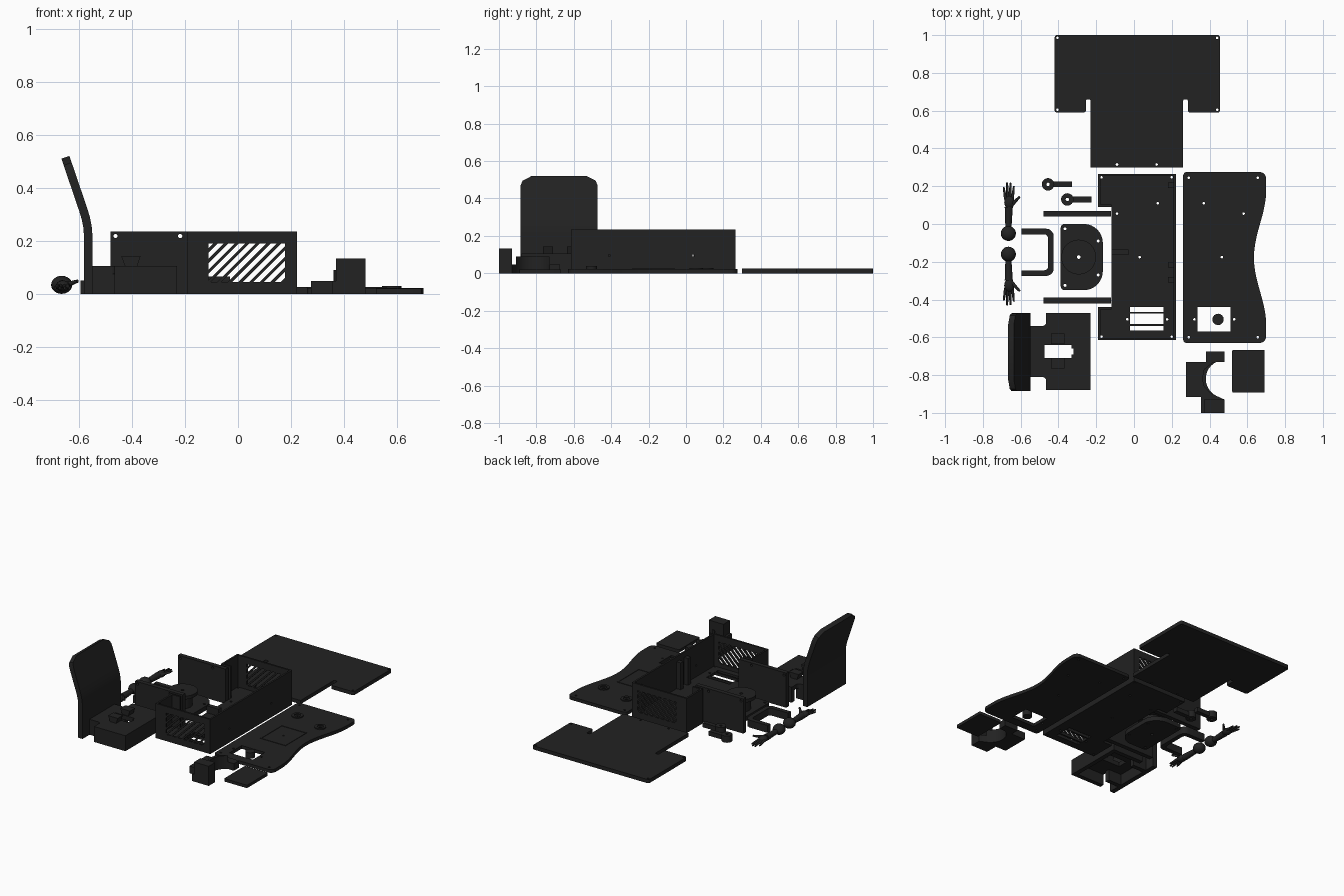
import bpy, bmesh, math
from mathutils import Vector, Matrix

if "Cube" in bpy.data.objects:
    bpy.data.objects.remove(bpy.data.objects["Cube"])

mat = bpy.data.materials.new("charcoal")
mat.diffuse_color = (0.016, 0.016, 0.016, 1)
mat.use_nodes = True
mat.node_tree.nodes["Principled BSDF"].inputs["Base Color"].default_value = mat.diffuse_color
AXES = {  # local (u, v, w) to world, w is the thickness direction
    'z': Matrix.Identity(4),
    'y': Matrix(((1, 0, 0, 0), (0, 0, -1, 0), (0, 1, 0, 0), (0, 0, 0, 1))),
    'x': Matrix(((0, 0, 1, 0), (1, 0, 0, 0), (0, 1, 0, 0), (0, 0, 0, 1)))}


def finish(ob, angle=35):
    ob.data.materials.clear()
    ob.data.materials.append(mat)
    bpy.ops.object.select_all(action='DESELECT')
    ob.select_set(True)
    bpy.context.view_layer.objects.active = ob
    bpy.ops.object.shade_smooth_by_angle(angle=math.radians(angle))
    return ob


def rect(x0, x1, y0, y1):
    return [(x0, y0), (x1, y0), (x1, y1), (x0, y1)]


def circle(x, y, r, n=24):
    return [(x + r * math.cos(2 * math.pi * i / n), y + r * math.sin(2 * math.pi * i / n)) for i in range(n)]


def rounded(pts, r, n=5):
    """Round every corner; r is one radius or one per corner."""
    out = []
    for i, p in enumerate(pts):
        rad = r[i] if isinstance(r, (list, tuple)) else r
        p, a, b = Vector(p), Vector(pts[i - 1]), Vector(pts[(i + 1) % len(pts)])
        if rad <= 0:
            out.append(tuple(p))
            continue
        a, b = p + (a - p).normalized() * rad, p + (b - p).normalized() * rad
        c = a + b - p
        for k in range(n + 1):
            t = math.pi / 2 * k / n
            out.append(tuple(c + (a - c) * math.cos(t) + (b - c) * math.sin(t)))
    return out


def plate(name, outline, a, b, holes=(), axis='z'):
    """Flat profile with holes, extruded from a to b along the axis."""
    cu = bpy.data.curves.new(name, 'CURVE')
    cu.dimensions, cu.fill_mode, cu.extrude = '2D', 'BOTH', (b - a) / 2
    for loop in [outline, *holes]:
        s = cu.splines.new('POLY')
        s.points.add(len(loop) - 1)
        for pt, co in zip(s.points, loop):
            pt.co = (co[0], co[1], 0, 1)
        s.use_cyclic_u = True
    tmp = bpy.data.objects.new(name, cu)
    bpy.context.collection.objects.link(tmp)
    bpy.context.view_layer.update()
    me = bpy.data.meshes.new_from_object(tmp.evaluated_get(bpy.context.evaluated_depsgraph_get()))
    bpy.data.objects.remove(tmp)
    me.transform(AXES[axis] @ Matrix.Translation((0, 0, (a + b) / 2)))
    bm = bmesh.new()
    bm.from_mesh(me)
    bmesh.ops.remove_doubles(bm, verts=bm.verts, dist=1e-5)
    bmesh.ops.recalc_face_normals(bm, faces=bm.faces)
    bm.to_mesh(me)
    bm.free()
    me.name = name
    ob = bpy.data.objects.new(name, me)
    bpy.context.collection.objects.link(ob)
    return finish(ob)


def box(name, x0, x1, y0, y1, z0, z1):
    return plate(name, rect(x0, x1, y0, y1), z0, z1)


def ball(name, c, r, scale=(1, 1, 1)):
    bpy.ops.mesh.primitive_uv_sphere_add(segments=20, ring_count=12, radius=r, location=c)
    ob = bpy.context.object
    ob.name, ob.scale = name, scale
    return finish(ob, 60)


def rod(name, p, q, r1, r2):
    p, q = Vector(p), Vector(q)
    bpy.ops.mesh.primitive_cone_add(vertices=14, radius1=r1, radius2=r2, depth=(q - p).length, location=(p + q) / 2)
    ob = bpy.context.object
    ob.name = name
    ob.rotation_euler = (q - p).to_track_quat('Z', 'Y').to_euler()
    return finish(ob, 50)


def clip(poly, axis, lim, sign):
    out = []
    for i, p in enumerate(poly):
        q = poly[i - 1]
        dp, dq = sign * (p[axis] - lim), sign * (q[axis] - lim)
        if dp * dq < 0:
            t = dq / (dq - dp)
            out.append((q[0] + (p[0] - q[0]) * t, q[1] + (p[1] - q[1]) * t))
        if dp >= 0:
            out.append(p)
    return out


# Rear T-shaped panel
t_pts = [(-0.23, 0.30), (0.26, 0.30), (0.26, 0.66), (0.285, 0.66), (0.285, 0.59), (0.455, 0.59),
         (0.455, 1.0), (-0.42, 1.0), (-0.42, 0.59), (-0.255, 0.59), (-0.255, 0.66), (-0.23, 0.66)]
t_holes = [circle(x, y, 0.007, 12) for x, y in
           [(-0.405, 0.985), (0.44, 0.985), (-0.405, 0.605), (0.44, 0.605), (-0.09, 0.315), (0.12, 0.315)]]
plate("rear_panel", rounded(t_pts, [0, 0, 0.008, 0.008, 0.012, 0.012, 0.012, 0.012, 0.012, 0.012, 0.008, 0.008]),
      0, 0.025, t_holes)

# Contoured top panel with a window
curve = [(0.635 + 0.065 * (0.5 - 0.5 * math.cos(math.pi * abs(t))) , -0.178 + 0.36 * t)
         for t in [i / 10 for i in range(-10, 11)]]
edge = rounded([(0.26, 0.275), (0.26, -0.63), (0.70, -0.63)], [0.02, 0.02, 0.035])[:-0 or None]
edge = [p for p in rounded(rect(0.26, 0.70, -0.63, 0.275), [0.02, 0.035, 0.035, 0.02])]
c_holes = [rect(0.335, 0.51, -0.57, -0.44)] + [circle(x, y, 0.007, 12) for x, y in
           [(0.29, 0.245), (0.655, 0.245), (0.29, -0.60), (0.655, -0.60), (0.37, 0.11), (0.58, 0.055),
            (0.465, -0.175), (0.32, -0.505), (0.53, -0.505)]]
plate("contoured_panel", edge[:12] + curve + edge[12:], 0, 0.022, c_holes)
for x, y in [(0.58, 0.055), (0.37, 0.11)]:
    plate("panel_ring", circle(x, y, 0.036), 0.022, 0.029, [circle(x, y, 0.02)])
plate("panel_frame", rect(0.37, 0.56, -0.29, -0.06), 0.022, 0.025, [rect(0.376, 0.554, -0.284, -0.066)])
plate("window_button", circle(0.445, -0.505, 0.03), 0, 0.04)

# Body tray: floor, walls and vented ends
floor_pts = [(-0.19, -0.615), (0.222, -0.615), (0.222, 0.265), (-0.19, 0.265), (-0.19, 0.09),
             (-0.12, 0.09), (-0.12, -0.44), (-0.19, -0.44)]
f_holes = [rect(-0.02, 0.155, a, b) for a, b in [(-0.565, -0.54), (-0.53, -0.475), (-0.465, -0.44)]]
f_holes += [circle(x, y, 0.007, 12) for x, y in
            [(-0.09, 0.055), (0.125, 0.11), (0.03, -0.175), (-0.035, -0.505), (0.175, -0.505),
             (-0.172, 0.247), (0.2, 0.247), (-0.172, -0.597), (0.2, -0.597)]]
plate("body_floor", floor_pts, 0, 0.018, f_holes)
slots = []
for i in range(12):
    u = -0.262 + 0.04 * i
    poly = [(u, 0.045), (u + 0.024, 0.045), (u + 0.169, 0.19), (u + 0.145, 0.19)]
    poly = clip(clip(poly, 0, -0.112, 1), 0, 0.178, -1)
    if len(poly) > 2:
        slots.append(poly)
for y in (-0.615, 0.253):
    plate("vented_wall", rect(-0.19, 0.222, 0, 0.235), -y - 0.012, -y, slots, 'y')
plate("side_wall", rect(-0.615, 0.265, 0, 0.235), 0.21, 0.222,
      [circle(0.04, 0.095, 0.006, 12), circle(-0.41, 0.095, 0.006, 12)], 'x')
for a, b, r in [(0.09, 0.265, 0.09), (-0.615, -0.44, -0.452)]:
    box("corner_wall", -0.19, -0.178, a, b, 0, 0.235)
    box("corner_return", -0.19, -0.12, r, r + 0.012, 0, 0.235)
for y in (0.19, -0.23, -0.31):
    box("wall_rib", 0.18, 0.21, y, y + 0.03, 0.018, 0.20)
box("floor_hinge", -0.12, -0.03, -0.165, -0.135, 0, 0.065)

# Upright side plates
for y in (0.04, -0.42):
    plate("upright_plate", rect(-0.48, -0.122, 0, 0.235), -y - 0.03, -y,
          [circle(-0.462, 0.218, 0.008, 16), circle(-0.218, 0.218, 0.008, 16)], 'y')

# Turntable: base, post and disc
plate("turntable_base", rounded(rect(-0.388, -0.165, -0.35, 0.0), [0.02, 0.10, 0.10, 0.02], 8), 0, 0.03,
      [circle(x, y, 0.008, 12) for x, y in [(-0.365, -0.325), (-0.365, -0.025), (-0.19, -0.27), (-0.19, -0.09)]]
      + [circle(-0.293, -0.175, 0.01, 12)])
for nm, r, a, b in [("turntable_post", 0.06, 0.03, 0.11), ("turntable_disc", 0.092, 0.108, 0.13)]:
    plate(nm, circle(-0.293, -0.175, r, 40), a, b, [circle(-0.293, -0.175, 0.01, 12)])

# U-shaped handle
outer = rounded(rect(-0.595, -0.425, -0.275, -0.025), [0, 0.04, 0.04, 0])
inner = rounded(rect(-0.595, -0.455, -0.245, -0.055), [0, 0.02, 0.02, 0])
plate("handle", outer + inner[::-1], 0, 0.05)

# Eyelet pins
for x, y in [(-0.455, 0.21), (-0.353, 0.13)]:
    plate("pin_eyelet", circle(x, y, 0.033), 0, 0.045, [circle(x, y, 0.009, 12)])
    box("pin_shaft", x + 0.025, x + 0.127, y - 0.015, y + 0.015, 0.005, 0.035)

# Seat base shell with slot, and raised lugs
seat = [(-0.555, -0.81), (-0.465, -0.81), (-0.465, -0.88), (-0.23, -0.88), (-0.23, -0.47),
        (-0.465, -0.47), (-0.465, -0.54), (-0.555, -0.54)]
plate("seat_top", rounded(seat, [0, 0.02, 0, 0, 0, 0, 0.02, 0]), 0.075, 0.105,
      [[(-0.475, -0.71), (-0.33, -0.71), (-0.33, -0.69), (-0.32, -0.69), (-0.32, -0.66), (-0.33, -0.66),
        (-0.33, -0.64), (-0.475, -0.64)]])
for y0, y1 in [(-0.88, -0.85), (-0.50, -0.47)]:
    box("seat_side", -0.465, -0.23, y0, y1, 0, 0.08)
for y0, y1 in [(-0.81, -0.78), (-0.57, -0.54)]:
    box("seat_neck_side", -0.555, -0.45, y0, y1, 0, 0.08)
box("seat_front", -0.26, -0.23, -0.88, -0.47, 0, 0.08)
for y in (-0.765, -0.635):
    plate("seat_lug", [(-0.425, 0.1), (-0.382, 0.1), (-0.368, 0.142), (-0.44, 0.142)], -y - 0.055, -y, (), 'y')

# Curved backrest with rounded upper corners
path = [(-0.565, 0), (-0.565, 0.22), (-0.568, 0.255), (-0.574, 0.285), (-0.583, 0.315)]
path += [(-0.583 - 0.068 * k / 8, 0.315 + 0.20 * k / 8) for k in range(1, 9)]
bm = bmesh.new()
rows = []
for i, (x, z) in enumerate(path):
    d = Vector(path[min(i + 1, len(path) - 1)]) - Vector(path[max(i - 1, 0)])
    n = Vector((d.y, -d.x)).normalized() * 0.016
    c = max(0, 0.06 - (path[-1][1] - z))
    inset = 0.06 - math.sqrt(max(0, 0.0036 - c * c))
    rows.append([bm.verts.new((x + s * n.x, y, z + s * n.y)) for s, y in
                 [(-1, -0.885 + inset), (1, -0.885 + inset), (1, -0.472 - inset), (-1, -0.472 - inset)]])
for a, b in zip(rows, rows[1:]):
    for j in range(4):
        bm.faces.new((a[j], a[(j + 1) % 4], b[(j + 1) % 4], b[j]))
bm.faces.new(rows[0])
bm.faces.new(rows[-1])
bmesh.ops.recalc_face_normals(bm, faces=bm.faces)
me = bpy.data.meshes.new("backrest")
bm.to_mesh(me)
back = bpy.data.objects.new("backrest", me)
bpy.context.collection.objects.link(back)
finish(back)

# Pair of arms, mirrored along y
for s, y in [(1, -0.05), (-1, -0.16)]:
    P = lambda x, d, z: (x, y + s * d, z)
    ball("shoulder", P(-0.665, 0, 0.034), 0.04, (1, 1, 0.85))
    rod("forearm", P(-0.665, 0.02, 0.03), P(-0.663, 0.14, 0.03), 0.016, 0.022)
    ball("palm", P(-0.66, 0.165, 0.03), 0.034, (0.8, 1, 0.6))
    for k, reach in enumerate([0.245, 0.27, 0.268, 0.25]):
        rod("finger", P(-0.68 + 0.012 * k, 0.18, 0.03), P(-0.69 + 0.018 * k, reach, 0.022), 0.0085, 0.005)
    rod("thumb", P(-0.648, 0.15, 0.034), P(-0.605, 0.195, 0.048), 0.011, 0.006)

# Cradle bracket with a tall column, and the loose lid
arc = [(0.48 + 0.10 * math.cos(t), -0.82 + 0.10 * math.sin(t))
       for t in [math.radians(116 + 128 * i / 12) for i in range(13)]]
plate("cradle", [(0.275, -0.73), (0.275, -0.915), (0.355, -0.915), (0.355, -1.0), (0.48, -1.0), (0.48, -0.93)]
      + arc[::-1] + [(0.48, -0.73), (0.48, -0.675), (0.38, -0.675), (0.38, -0.73)], 0, 0.048)
box("cradle_column", 0.37, 0.48, -1.0, -0.93, 0.04, 0.133)
plate("cradle_ring", arc + [(0.41 + 0.0, -0.90), (0.37, -0.86), (0.36, -0.82), (0.37, -0.77), (0.41, -0.735)],
      0.04, 0.09)
plate("lid", rounded(rect(0.52, 0.692, -0.892, -0.667), 0.006), 0, 0.02)
